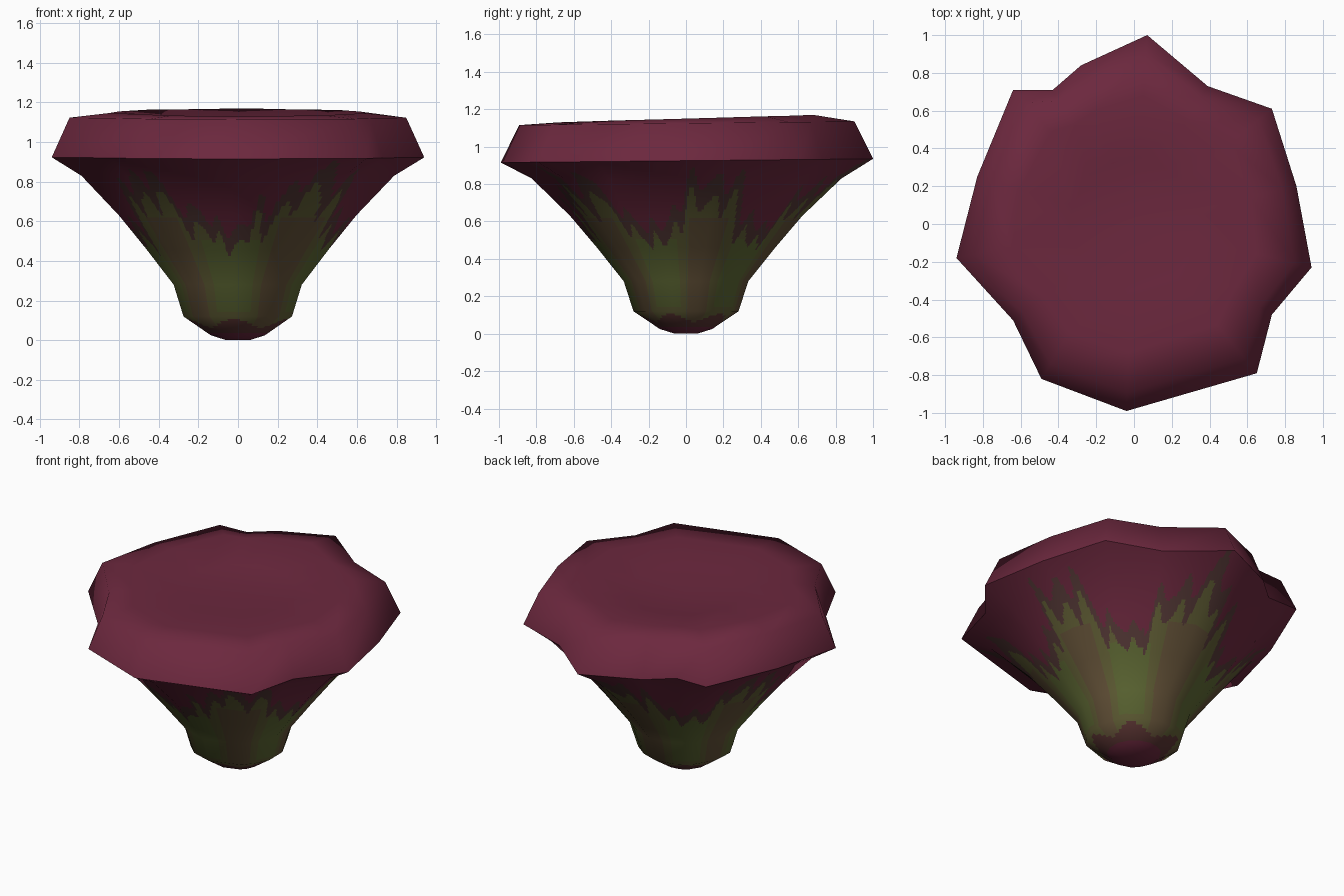
import bpy, math
from mathutils import Vector

if "Cube" in bpy.data.objects:
    bpy.data.objects.remove(bpy.data.objects["Cube"])

# Irregular rim outline, counter-clockwise seen from above
OUTLINE = [(0.94, -0.23), (0.86, 0.20), (0.73, 0.61), (0.39, 0.73), (0.07, 1.0),
           (-0.28, 0.84), (-0.43, 0.71), (-0.64, 0.71), (-0.83, 0.25), (-0.94, -0.18),
           (-0.64, -0.51), (-0.49, -0.82), (-0.04, -0.99), (0.65, -0.79), (0.73, -0.48)]
N = len(OUTLINE)
# Rings: height, radius, how closely they follow the outline, backward tilt
STEM = [(0, 0.06, 0, 0), (0.025, 0.14, 0, 0), (0.12, 0.28, 0.1, 0), (0.28, 0.33, 0.2, 0),
        (0.46, 0.47, 0.3, 0), (0.63, 0.61, 0.4, 0), (0.83, 0.80, 0.75, 0), (0.925, 0.95, 1, 0.01)]
CAP = [(0.925, 0.95, 1, 0.01), (1.125, 0.86, 0.9, 0.01), (1.15, 0.66, 0.6, 0.02),
       (1.115, 0.35, 0.3, 0)]


def material(name, rgb):
    m = bpy.data.materials.new(name)
    m.diffuse_color = [((c / 255 + 0.055) / 1.055) ** 2.4 for c in rgb] + [1]
    m.use_nodes = True
    m.node_tree.nodes["Principled BSDF"].inputs["Base Color"].default_value = m.diffuse_color
    return m


MATS = [material("maroon", (108, 40, 62)), material("fringe brown", (84, 56, 54)),
        material("warm brown", (100, 82, 56)), material("olive", (97, 94, 53)),
        material("moss green", (93, 103, 51)), material("root brown", (90, 52, 50))]


def ring(z, radius, blend, tilt):
    pts = []
    for x, y in OUTLINE:
        d = Vector((x, y, 0))
        p = d.normalized() * radius * (1 - blend) + d * blend * radius / 0.95
        pts.append(p + Vector((0, 0, z + tilt * y)))
    return pts


def grid_mesh(name, rows, close_bottom=False, centre=None):
    n = len(rows[0])
    verts = [p for r in rows for p in r]
    faces = [(i * n + j, i * n + (j + 1) % n, (i + 1) * n + (j + 1) % n, (i + 1) * n + j)
             for i in range(len(rows) - 1) for j in range(n)]
    if close_bottom:
        faces.append(tuple(range(n - 1, -1, -1)))
    if centre is not None:
        verts.append(Vector(centre))
        base = (len(rows) - 1) * n
        faces += [(base + j, base + (j + 1) % n, len(verts) - 1) for j in range(n)]
    me = bpy.data.meshes.new(name)
    me.from_pydata(verts, [], faces)
    me.polygons.foreach_set("use_smooth", [True] * len(faces))
    me.update()
    return me


def add(name, me):
    ob = bpy.data.objects.new(name, me)
    bpy.context.collection.objects.link(ob)
    return ob


def paint(c):
    """Colour index from direction and height: moss with ragged tongues."""
    a, z = math.atan2(c.y, c.x), c.z
    if z < 0.035:
        return 0
    lobe = math.cos(5 * (a - math.radians(50)) + 0.35 * math.sin(2 * a))
    ragged = (0.55 * math.sin(31 * a + 1.3 * math.sin(4 * a)) + 0.3 * math.sin(17 * a + 1)
              + 0.2 * math.sin(53 * a))
    if z < 0.085 + 0.02 * lobe:
        return 5
    amount = 0.11 if lobe < 0.6 else 0.06
    outer = 0.70 - 0.14 * lobe + amount * ragged
    inner = 0.60 - 0.12 * lobe + 1.1 * amount * ragged
    if z > outer:
        return 0
    if z > inner:
        return 1
    if lobe > 0.25 and 0.14 < z < 0.5:
        return 4
    if lobe > -0.45 or z > 0.62:
        return 3
    return 2


# Flat-topped cap with a flared rim and a shallow dish
cap = grid_mesh("cap", [ring(*r) for r in CAP], centre=(0, 0, 1.10))
cap.materials.append(MATS[0])
add("cap", cap)

# Stem: coarse faceted form, cut finely so the painted tongues follow faces
coarse_rows = [ring(*r) for r in STEM]
coarse = grid_mesh("stem_guide", coarse_rows, close_bottom=True)
normals = [v.normal.copy() for v in coarse.vertices]
normal_rows = [normals[i * N:(i + 1) * N] for i in range(len(STEM))]
bpy.data.meshes.remove(coarse)
ACROSS = 26


def refine(rows):
    out = []
    for i in range(len(rows) - 1):
        steps = max(2, math.ceil((STEM[i + 1][0] - STEM[i][0]) / 0.012))
        last = i == len(rows) - 2
        for s in range(steps + (1 if last else 0)):
            line = [a.lerp(b, s / steps) for a, b in zip(rows[i], rows[i + 1])]
            out.append([line[j].lerp(line[(j + 1) % N], k / ACROSS)
                        for j in range(N) for k in range(ACROSS)])
    return out


stem = grid_mesh("stem", refine(coarse_rows), close_bottom=True)
for m in MATS:
    stem.materials.append(m)
for p in stem.polygons:
    p.material_index = paint(p.center)
stem.normals_split_custom_set_from_vertices(
    [n.normalized() for r in refine(normal_rows) for n in r])
add("stem", stem)
